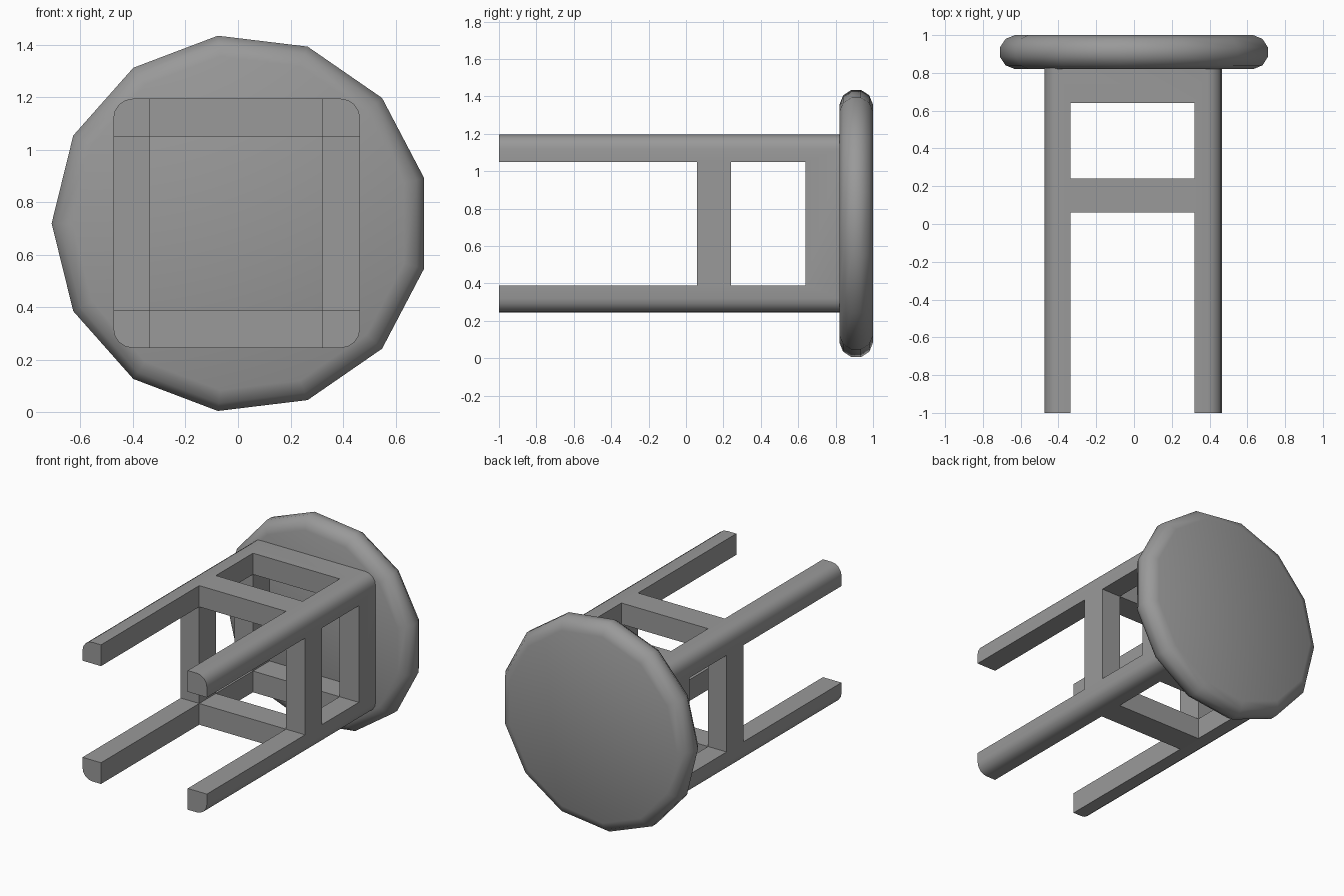
import bpy
import bmesh
from math import sin, cos, pi, radians

cube = bpy.data.objects.get("Cube")
if cube:
    bpy.data.objects.remove(cube, do_unlink=True)

CENTRE_Z = 0.72

grey = bpy.data.materials.new("plain grey")
grey.use_nodes = True
colour = (0.32, 0.32, 0.32, 1)
grey.diffuse_color = colour
grey.node_tree.nodes["Principled BSDF"].inputs["Base Color"].default_value = colour


def add_object(name, bm):
    bmesh.ops.recalc_face_normals(bm, faces=bm.faces)
    mesh = bpy.data.meshes.new(name)
    bm.to_mesh(mesh)
    bm.free()
    mesh.materials.append(grey)
    obj = bpy.data.objects.new(name, mesh)
    bpy.context.collection.objects.link(obj)
    return obj


def box(name, x, y, z, corner=0):
    """Box between (min, max) pairs, with optional rounded edges along y."""
    bm = bmesh.new()
    bmesh.ops.create_cube(bm, size=1)
    for v in bm.verts:
        for i, (low, high) in enumerate((x, y, z)):
            v.co[i] = low if v.co[i] < 0 else high
    if corner:
        edges = [e for e in bm.edges
                 if abs(e.verts[0].co.y - e.verts[1].co.y) > 0.01]
        bmesh.ops.bevel(bm, geom=edges, offset=corner, segments=4,
                        profile=0.5, affect='EDGES')
    return add_object(name, bm)


def smooth(obj, angle):
    bpy.ops.object.select_all(action='DESELECT')
    obj.select_set(True)
    bpy.context.view_layer.objects.active = obj
    bpy.ops.object.shade_smooth_by_angle(angle=radians(angle))


# Seat: a thirteen-sided disc with a rounded rim
SIDES = 13
profile = [(0.64, 0.82), (0.69, 0.84), (0.72, 0.885),
           (0.72, 0.935), (0.69, 0.98), (0.64, 1.0)]
bm = bmesh.new()
rings = []
for radius, y in profile:
    turns = [pi + 2 * pi * i / SIDES for i in range(SIDES)]
    rings.append([bm.verts.new((0.01 + radius * cos(t), y,
                                CENTRE_Z + radius * sin(t))) for t in turns])
for a, b in zip(rings, rings[1:]):
    for i in range(SIDES):
        j = (i + 1) % SIDES
        bm.faces.new((a[i], a[j], b[j], b[i]))
bm.faces.new(rings[0])
bm.faces.new(rings[-1])
seat = add_object("seat", bm)
smooth(seat, 40)

# Leg frame: a rounded block, hollowed and windowed into legs and rails
frame = box("leg_frame", (-0.475, 0.465), (-1, 0.825), (0.245, 1.195), 0.075)
inner_x, inner_z, through = (-0.335, 0.32), (0.39, 1.05), (-2, 3)
cutters = [box("channel_cutter", inner_x, (-2, 0.9), inner_z)]
for span in ((-2, 0.06), (0.24, 0.64)):
    cutters.append(box("side_cutter", through, span, inner_z))
    cutters.append(box("upright_cutter", inner_x, span, through))

bpy.context.view_layer.objects.active = frame
for cutter in cutters:
    cutter.hide_render = True
    mod = frame.modifiers.new("cut", 'BOOLEAN')
    mod.operation = 'DIFFERENCE'
    mod.solver = 'EXACT'
    mod.object = cutter
    bpy.ops.object.modifier_apply(modifier=mod.name)
for cutter in cutters:
    bpy.data.objects.remove(cutter, do_unlink=True)
smooth(frame, 30)
